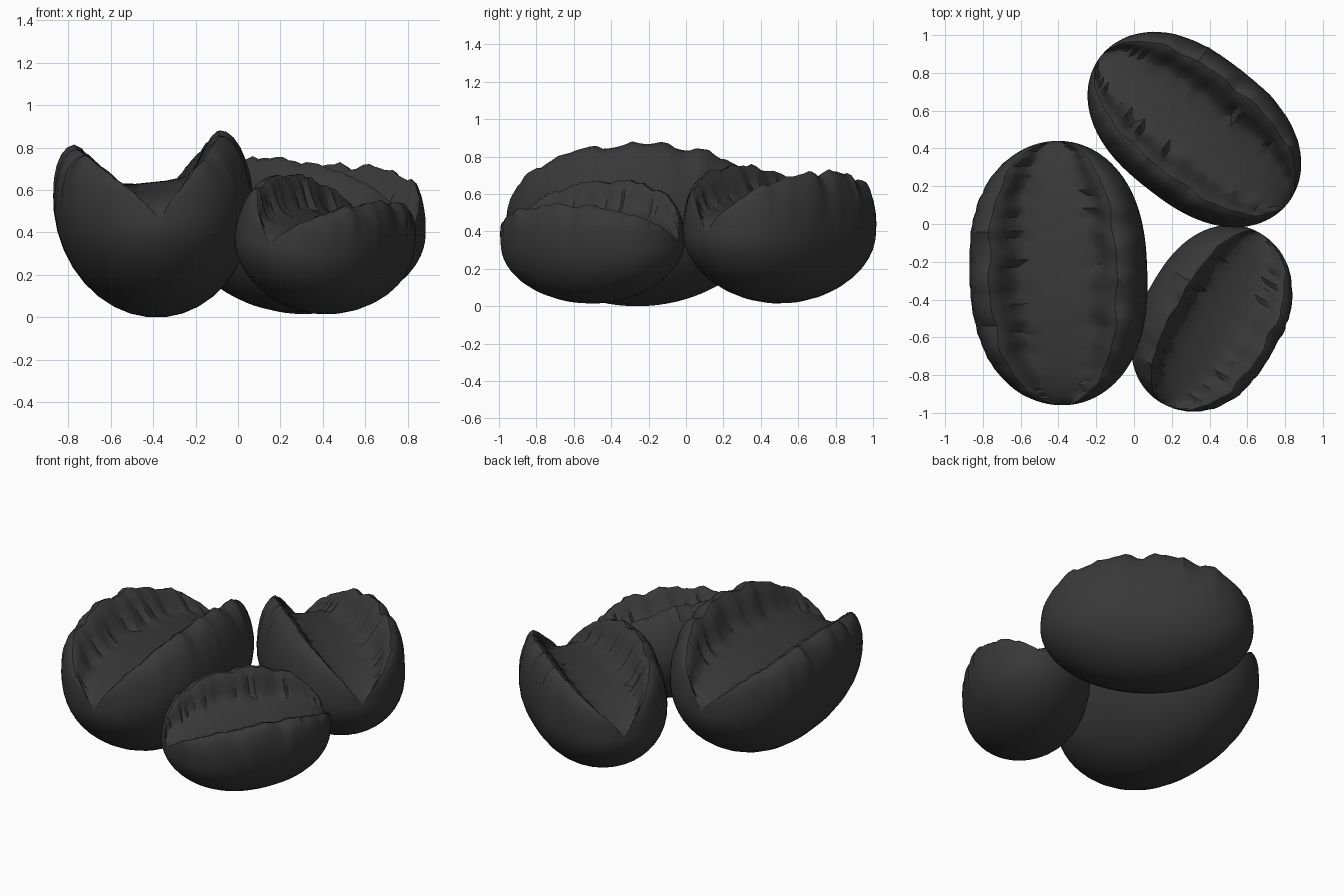
import bpy, bmesh, random
from math import sin, cos, pi, radians
from mathutils import Matrix, Vector

cube = bpy.data.objects.get("Cube")
if cube:
    bpy.data.objects.remove(cube)

charcoal = bpy.data.materials.new("charcoal")
charcoal.use_nodes = True
colour = (0.04, 0.04, 0.04, 1)
charcoal.diffuse_color = colour
charcoal.node_tree.nodes["Principled BSDF"].inputs["Base Color"].default_value = colour

STATIONS = 56


def lip(phi, wave, waist, top, floor, rng):
    """(across, height) points from the widest line over one lip to its foot."""
    ripple = sin(12 * phi + wave) + 0.7 * sin(21 * phi + 2 * wave)
    crest = 0.72 + 0.015 * ripple
    top += (top - waist) * (0.03 * ripple + rng.uniform(-0.03, 0.03))
    pucker = rng.uniform(-0.015, 0.015)
    points = []
    for i in range(7):
        a = i / 6 * pi / 2
        points.append((crest + (1 - crest) * cos(a) + pucker * sin(2 * a),
                       waist + (top - waist) * sin(a)))
    foot = 0.38 + rng.uniform(-0.07, 0.07)
    for k in (0.2, 0.4, 0.6, 0.8, 1):
        points.append((crest + (foot - crest) * k,
                       top + (floor - top) * k * k * (3 - 2 * k)))
    return points


def section(phi, width, waist, tip, side, valley, seed, rng):
    """Closed outline across the bean at one station along its length."""
    u = abs(cos(phi))
    taper = 1 - u * u
    half = width * (1 - u ** 2.5) ** 0.5
    mid = tip + (waist - tip) * taper ** 0.5
    top = tip + (side - tip) * taper ** 0.4
    floor = tip + (valley - tip) * taper ** 0.4
    under = [(cos(a), mid * (1 - taper ** 0.5 * sin(a)))
             for a in (pi * i / 18 for i in range(1, 18))]
    left = [(-q, z) for q, z in lip(phi, seed, mid, top, floor + 0.01, rng)]
    right = lip(phi, seed + 2, mid, top, floor + 0.01, rng)
    groove = [(q, floor) for q in (-0.15, 0, 0.15)]
    return [(q * half, z) for q, z in under + left + groove + right[::-1]]


def bean(name, centre, length, width, turn, tilt, waist, tip, side, valley, seed):
    rng = random.Random(seed)
    bm = bmesh.new()
    rings = []
    for i in range(1, STATIONS):
        phi = pi * i / STATIONS
        rings.append([bm.verts.new((-length * cos(phi), y, z)) for y, z in
                      section(phi, width, waist, tip, side, valley, seed, rng)])
    for a, b in zip(rings, rings[1:]):
        for j in range(len(a)):
            bm.faces.new((a[j - 1], a[j], b[j], b[j - 1]))
    # Close both tips
    for ring, x in ((rings[0], -length), (rings[-1], length)):
        pole = bm.verts.new((x, 0, tip))
        for j in range(len(ring)):
            bm.faces.new((ring[j - 1], ring[j], pole))
    # Lean about the long axis, turn, then rest at the given height
    pivot = Matrix.Translation((0, 0, waist))
    lean = pivot @ Matrix.Rotation(radians(tilt), 4, 'X') @ pivot.inverted()
    bm.transform(Matrix.Rotation(radians(turn), 4, 'Z') @ lean)
    low = min(v.co.z for v in bm.verts)
    bm.transform(Matrix.Translation(Vector(centre) - Vector((0, 0, low))))
    bmesh.ops.recalc_face_normals(bm, faces=bm.faces)
    mesh = bpy.data.meshes.new(name)
    bm.to_mesh(mesh)
    bm.free()
    mesh.materials.append(charcoal)
    obj = bpy.data.objects.new(name, mesh)
    bpy.context.collection.objects.link(obj)
    bpy.ops.object.select_all(action='DESELECT')
    bpy.context.view_layer.objects.active = obj
    obj.select_set(True)
    bpy.ops.object.shade_smooth_by_angle(angle=radians(35))


bean("large_bean", (-0.4, -0.26, 0), 0.7, 0.47, 92, -6, 0.55, 0.45, 0.84, 0.64, 1)
bean("back_bean", (0.32, 0.5, 0.015), 0.63, 0.4, -38, -3, 0.4, 0.37, 0.72, 0.53, 2)
bean("small_bean", (0.41, -0.5, 0.015), 0.52, 0.365, 60, 14, 0.35, 0.32, 0.6, 0.45, 3)
